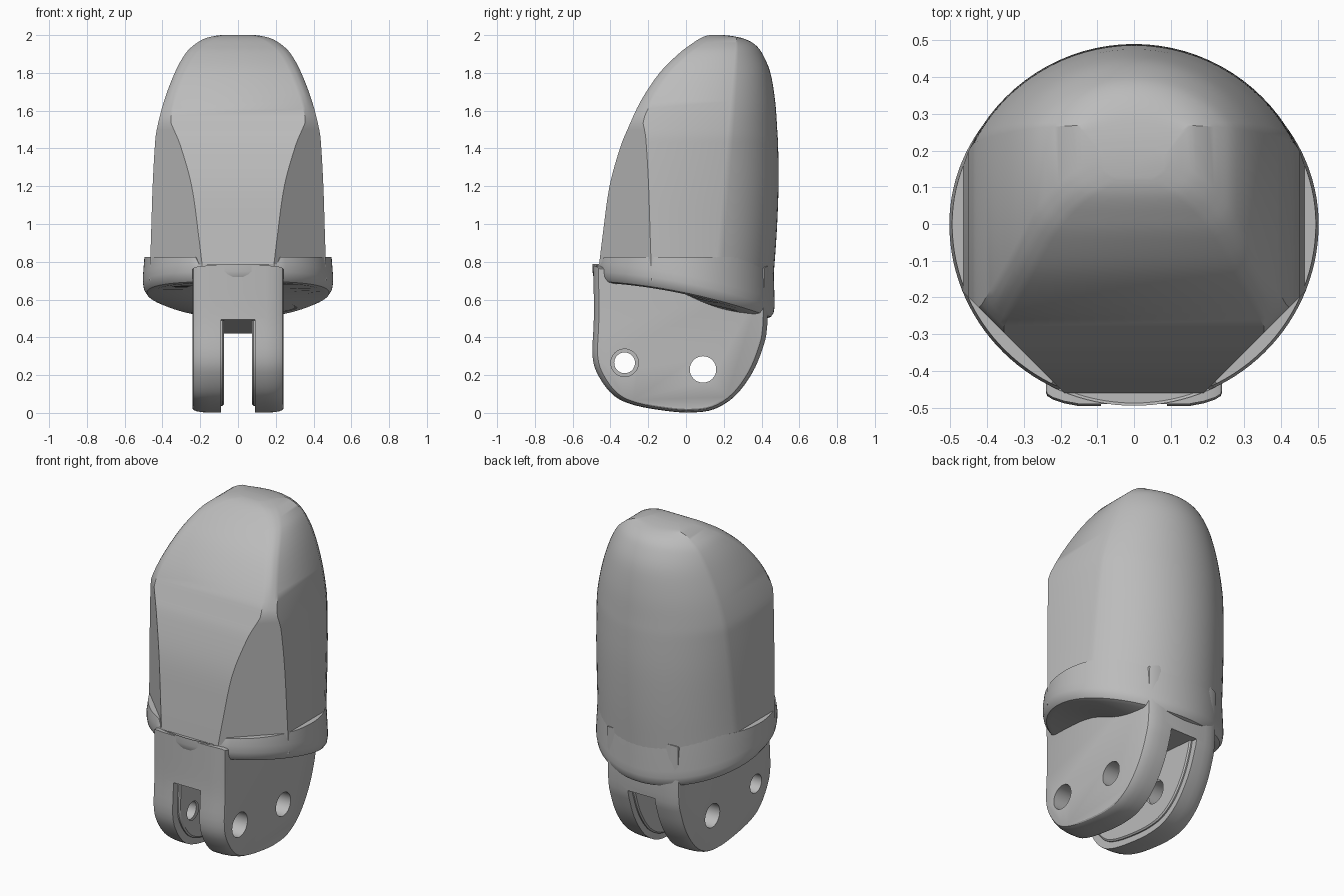
import bpy, bmesh, math
from mathutils import Vector

cube = bpy.data.objects.get("Cube")
if cube:
    bpy.data.objects.remove(cube, do_unlink=True)

grey = bpy.data.materials.new("plain grey")
grey.use_nodes = True
grey.diffuse_color = (0.5, 0.5, 0.5, 1)
grey.node_tree.nodes["Principled BSDF"].inputs["Base Color"].default_value = (0.5, 0.5, 0.5, 1)


def loft(name, rings):
    """Skin a list of equal-length rings and cap both ends."""
    bm = bmesh.new()
    loops = [[bm.verts.new(p) for p in ring] for ring in rings]
    n = len(loops[0])
    for a, b in zip(loops, loops[1:]):
        for i in range(n):
            j = (i + 1) % n
            bm.faces.new((a[i], a[j], b[j], b[i]))
    bm.faces.new(loops[0])
    bm.faces.new(loops[-1])
    bmesh.ops.recalc_face_normals(bm, faces=bm.faces)
    mesh = bpy.data.meshes.new(name)
    bm.to_mesh(mesh)
    bm.free()
    mesh.materials.append(grey)
    obj = bpy.data.objects.new(name, mesh)
    bpy.context.collection.objects.link(obj)
    return obj


def spline(points, steps):
    """Smooth curve through the points."""
    pts = [Vector(p) for p in points]
    pts = [2 * pts[0] - pts[1]] + pts + [2 * pts[-1] - pts[-2]]
    out = []
    for a, b, c, d in zip(pts, pts[1:], pts[2:], pts[3:]):
        for k in range(steps):
            t = k / steps
            out.append(0.5 * (2 * b + (c - a) * t + (2 * a - 5 * b + 4 * c - d) * t ** 2
                              + (3 * b - a - 3 * c + d) * t ** 3))
    return out + [pts[-2]]


def activate(obj):
    bpy.ops.object.select_all(action='DESELECT')
    obj.select_set(True)
    bpy.context.view_layer.objects.active = obj


def cut(obj, cutter):
    mod = obj.modifiers.new("cut", 'BOOLEAN')
    mod.operation = 'DIFFERENCE'
    mod.solver = 'EXACT'
    mod.object = cutter
    activate(obj)
    bpy.ops.object.modifier_apply(modifier=mod.name)


# Body: flat front with chamfered corners, flat sides, rounded back
def body_ring(z, half, front, back):
    size = max(half - front - 0.65, min(0.06, half * 0.5))
    bulge = 0.5 * min(1, max(0, (z - 1.55) / 0.15))
    a, b = Vector((half - size, front)), Vector((half, front + size))
    corner = Vector((half, front))
    side_end = min(0.16 + 0.1 * max(0, (z - 0.8) / 1.1), back - 0.01)
    right = []
    for k in range(7):
        t = k / 6
        bend = bulge * 4 * t * (1 - t) * 0.5
        right.append(a.lerp(b, t).lerp(corner, bend))
    # back arc through both side ends and the rear middle
    rise = back - side_end
    radius = (half ** 2 + rise ** 2) / (2 * rise)
    start = math.atan2(half, radius - rise)
    for k in range(16):
        ang = start * (1 - k / 16)
        right.append(Vector((radius * math.sin(ang), back - radius + radius * math.cos(ang))))
    left = [Vector((-p.x, p.y)) for p in reversed(right)]
    return [(p.x, p.y, z) for p in right + [Vector((0, back))] + left]


# height, half width, front, back (paired so that they smooth together)
stations = [(0.7, 0.468, -0.47, 0.462), (0.95, 0.46, -0.44, 0.48), (1.2, 0.452, -0.405, 0.49),
            (1.4, 0.441, -0.35, 0.488), (1.5, 0.43, -0.31, 0.483), (1.65, 0.392, -0.24, 0.472),
            (1.8, 0.335, -0.14, 0.447), (1.9, 0.28, -0.04, 0.405), (1.95, 0.23, 0.025, 0.365),
            (1.98, 0.18, 0.07, 0.31), (1.994, 0.13, 0.1, 0.25), (2.0, 0.09, 0.125, 0.2)]
body = loft("body", [body_ring(*s) for s in spline(stations, 4)])

# Collar: round band with a slanted, rounded underside
def underside(y):
    return 0.627 - 0.2 * y - 0.15 * y * y


def collar_ring(scale, lift, top=False):
    ring = []
    for k in range(120):
        ang = math.tau * k / 120
        x, y = 0.503 * math.cos(ang), 0.495 * math.sin(ang)
        if y > 0:
            y *= 0.947
        z = (0.78 if y < -0.452 else 0.825) if top else underside(y) + lift
        ring.append((x * scale, y * scale, z))
    return ring


collar = loft("collar", [collar_ring(0.5, 0, True), collar_ring(0.985, 0, True),
                         collar_ring(1, 0.1), collar_ring(1, 0.06), collar_ring(0.99, 0.03),
                         collar_ring(0.96, 0.008), collar_ring(0.91, 0), collar_ring(0.3, 0)])

# Hinge block: side outline lofted across the width with rounded rims
outline = spline([(-0.49, 0.78), (-0.488, 0.5), (-0.495, 0.3), (-0.46, 0.19), (-0.38, 0.09),
                  (-0.27, 0.04), (-0.1, 0.01), (0.03, 0.002), (0.15, 0.02), (0.26, 0.09),
                  (0.35, 0.21), (0.405, 0.34), (0.43, 0.46), (0.44, 0.78)], 4)


def hinge_ring(x, sy, sz, top=2):
    return [(x, p.x * sy, min(top, 0.4 + (p.y - 0.4) * sz)) for p in outline]


rims = [(0.24, 0.925, 0.95), (0.236, 0.945, 0.965), (0.22, 0.965, 0.982),
        (0.19, 0.985, 0.995), (0.15, 1, 1)]
hinge = loft("hinge_block", [hinge_ring(-x, a, b) for x, a, b in rims]
             + [hinge_ring(x, a, b) for x, a, b in reversed(rims)])

# Slot between the two prongs
slot_side = [(-0.7, 0.51), (0.7, 0.4), (0.7, -0.1), (-0.7, -0.1)]
slot = loft("slot_cutter", [[(x, y, z) for y, z in slot_side] for x in (-0.09, 0.09)])
cut(hinge, slot)

# Raised pads on the inner prong faces
pads = []
for name, s in (("left_pad", 1), ("right_pad", -1)):
    pads.append(loft(name, [hinge_ring(s * 0.105, 0.91, 0.91, 0.6),
                            hinge_ring(s * 0.082, 0.91, 0.91, 0.6),
                            hinge_ring(s * 0.075, 0.89, 0.89, 0.6)]))

# Pin holes through the prongs
cutters = [slot]
for y, z, radius, side in ((-0.325, 0.265, 0.073, 1), (-0.325, 0.265, 0.055, -1),
                           (0.09, 0.23, 0.07, 1), (0.09, 0.23, 0.07, -1)):
    bpy.ops.mesh.primitive_cylinder_add(vertices=40, radius=radius, depth=0.4,
                                        location=(side * 0.22, y, z),
                                        rotation=(0, math.pi / 2, 0))
    pin = bpy.context.object
    pin.name = "pin_cutter"
    pin.data.materials.append(grey)
    bpy.context.view_layer.update()
    cut(hinge, pin)
    cut(pads[0] if side > 0 else pads[1], pin)
    cutters.append(pin)
for c in cutters:
    bpy.data.objects.remove(c, do_unlink=True)

for obj in [body, collar, hinge] + pads:
    activate(obj)
    bpy.ops.object.shade_smooth_by_angle(angle=math.radians(32))
